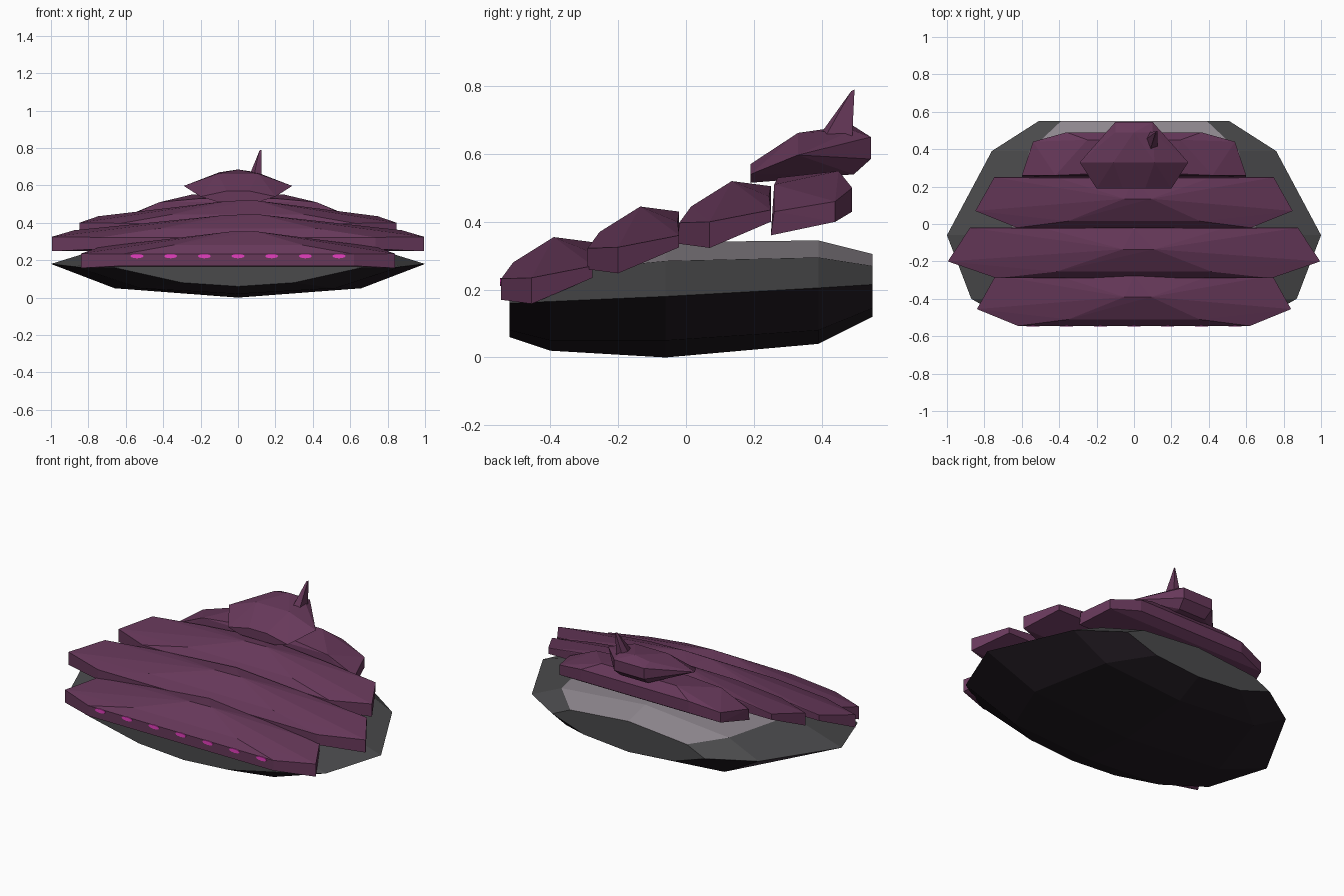
import bpy, bmesh, math
from mathutils import Matrix

cube = bpy.data.objects.get("Cube")
if cube:
    bpy.data.objects.remove(cube)


def material(name, rgb):
    m = bpy.data.materials.new(name)
    m.use_nodes = True
    m.diffuse_color = (*rgb, 1)
    m.node_tree.nodes["Principled BSDF"].inputs["Base Color"].default_value = (*rgb, 1)
    return m


PURPLE = material("plum armour", (0.135, 0.04, 0.102))
BLACK = material("black hull", (0.016, 0.011, 0.016))
GREY = material("dark grey hull", (0.068, 0.068, 0.071))
DECK = material("light grey deck", (0.28, 0.25, 0.28))
PINK = material("pink windows", (0.78, 0.05, 0.52))


def finish(name, bm, *mats):
    bmesh.ops.recalc_face_normals(bm, faces=bm.faces)
    mesh = bpy.data.meshes.new(name)
    bm.to_mesh(mesh)
    bm.free()
    for m in mats:
        mesh.materials.append(m)
    obj = bpy.data.objects.new(name, mesh)
    bpy.context.collection.objects.link(obj)
    return obj


def faceted(name, points, mat):
    """Closed faceted solid wrapped round a few points."""
    bm = bmesh.new()
    for p in points:
        bm.verts.new(p)
    result = bmesh.ops.convex_hull(bm, input=bm.verts)
    junk = {g for g in result["geom_interior"] + result["geom_unused"]
            if isinstance(g, bmesh.types.BMVert)}
    bmesh.ops.delete(bm, geom=list(junk), context="VERTS")
    return finish(name, bm, mat)


def both(points):
    return [(s * x, y, z) for x, y, z in points for s in (1, -1)]


# Lens-shaped hull, lofted from front to back
# y, keel z, (bilge x, z), (rim x, z), (shoulder x, z), top z
sections = [
    (-0.52, 0.06, (0.30, 0.08), (0.66, 0.16), (0.36, 0.22), 0.24),
    (-0.40, 0.02, (0.52, 0.05), (0.87, 0.165), (0.58, 0.25), 0.29),
    (-0.06, 0.00, (0.66, 0.05), (1.00, 0.18), (0.66, 0.285), 0.34),
    (0.39, 0.04, (0.53, 0.08), (0.76, 0.205), (0.56, 0.295), 0.345),
    (0.55, 0.12, (0.30, 0.145), (0.51, 0.215), (0.39, 0.27), 0.305),
]
bm = bmesh.new()
rings = []
for y, keel, bilge, rim, shoulder, top in sections:
    side = [bilge, rim, shoulder]
    loop = [(0, keel)] + side + [(0, top)] + [(-x, z) for x, z in reversed(side)]
    rings.append([bm.verts.new((x, y, z)) for x, z in loop])
band = (0, 0, 1, 2, 2, 1, 0, 0)
for a, b in zip(rings, rings[1:]):
    for i in range(8):
        j = (i + 1) % 8
        bm.faces.new((a[i], a[j], b[j], b[i])).material_index = band[i]
for ring in (rings[0], rings[-1]):
    bm.faces.new(ring).material_index = 1
finish("hull", bm, BLACK, GREY, DECK)

# Three stepped armour plates of one design
plate = both([
    (0.62, -0.545, 0.17), (0.62, -0.545, 0.232),
    (0.84, -0.455, 0.158), (0.84, -0.455, 0.235),
    (0.74, -0.275, 0.235), (0.74, -0.275, 0.27),
    (0.35, -0.51, 0.28), (0.40, -0.28, 0.31),
]) + [(0.09, -0.39, 0.355), (-0.05, -0.39, 0.352), (0, -0.275, 0.34)]
for name, width, dy, dz in (("front_plate", 1, 0, 0),
                            ("middle_plate", 1.185, 0.255, 0.09),
                            ("upper_plate", 1.01, 0.525, 0.165)):
    faceted(name, [(x * width, y + dy, z + dz) for x, y, z in plate], PURPLE)

# Rear plate below the tower
faceted("rear_plate", both([
    (0.60, 0.25, 0.36), (0.60, 0.26, 0.43),
    (0.54, 0.44, 0.40), (0.54, 0.44, 0.46),
    (0.36, 0.49, 0.43), (0.36, 0.49, 0.50),
    (0.42, 0.26, 0.51), (0.25, 0.45, 0.55), (0.20, 0.27, 0.53),
]), PURPLE)

# Command tower
faceted("tower", both([
    (0.12, 0.19, 0.515), (0.20, 0.19, 0.54), (0.06, 0.19, 0.57),
    (0.29, 0.33, 0.597), (0.11, 0.33, 0.662), (0.10, 0.49, 0.67),
    (0.10, 0.545, 0.585), (0.10, 0.545, 0.65), (0.09, 0.495, 0.54),
]) + [(0, 0.49, 0.685)], PURPLE)

# Raked spike, off centre
faceted("spike", [
    (0.06, 0.45, 0.65), (0.085, 0.39, 0.65), (0.125, 0.41, 0.65),
    (0.125, 0.49, 0.65), (0.08, 0.49, 0.65),
    (0.115, 0.49, 0.787), (0.125, 0.497, 0.79), (0.125, 0.487, 0.785),
], PURPLE)

# Row of oval windows
for i in range(-3, 4):
    bm = bmesh.new()
    place = (Matrix.Translation((i * 0.18, -0.546, 0.222))
             @ Matrix.Diagonal((0.035, 1, 0.012, 1))
             @ Matrix.Rotation(math.pi / 2, 4, "X"))
    bmesh.ops.create_cone(bm, cap_ends=True, segments=12, radius1=1, radius2=1,
                          depth=0.006, matrix=place)
    finish(f"window_{i + 4}", bm, PINK)
